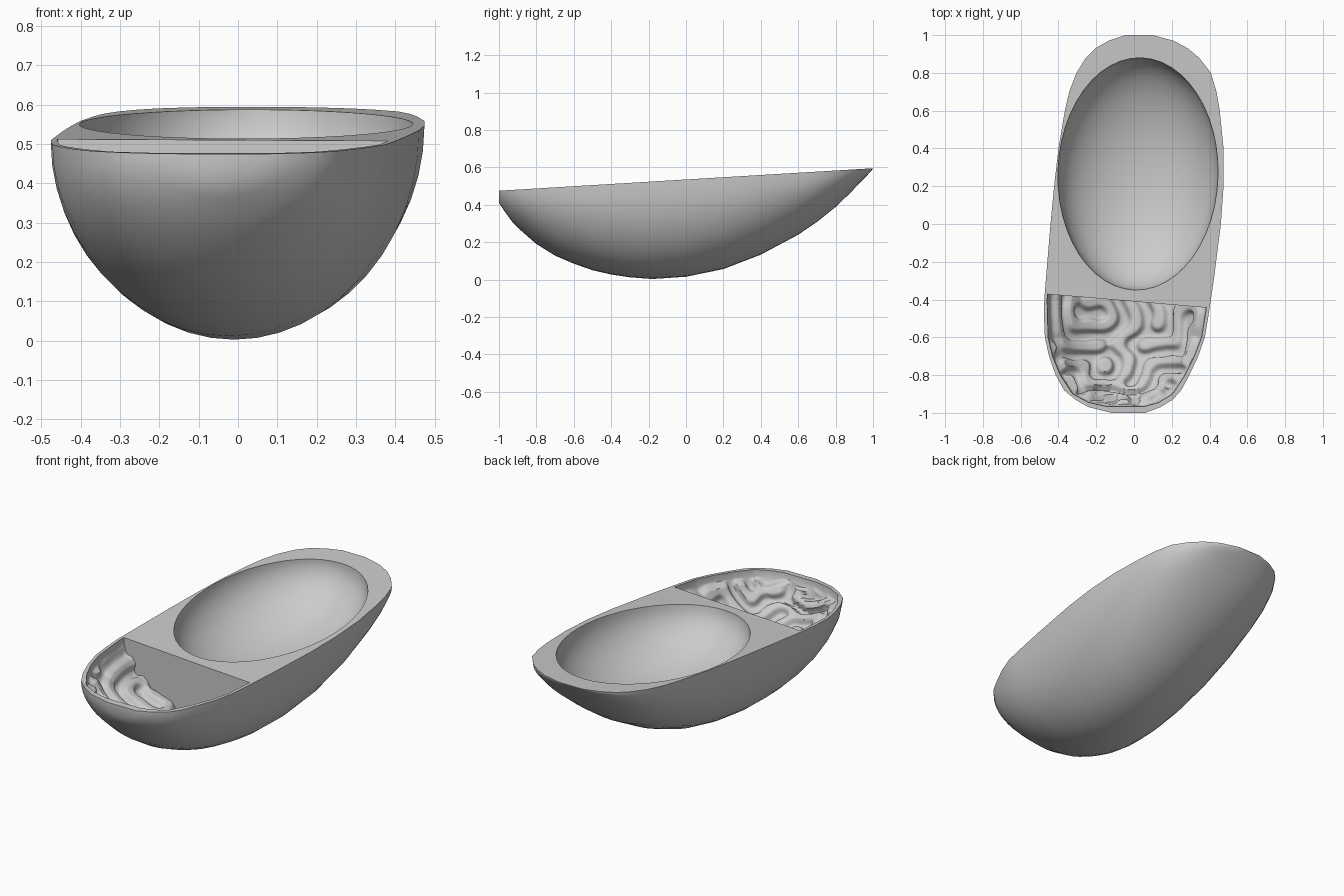
import bpy, bmesh, math, random

if "Cube" in bpy.data.objects:
    bpy.data.objects.remove(bpy.data.objects["Cube"])

random.seed(7)
stone = bpy.data.materials.new("stone_grey")
stone.use_nodes = True
grey = (0.6, 0.6, 0.6, 1)
stone.diffuse_color = grey
stone.node_tree.nodes["Principled BSDF"].inputs["Base Color"].default_value = grey


def rim(y):
    """Height of the sloping top plane."""
    return 0.535 + 0.06 * y


def loft(rows, segments, lift=0):
    """Half-ellipse sections along y; each row is (y, x min, x max, depth)."""
    bm = bmesh.new()
    rings = []
    for y, x_min, x_max, depth in rows:
        middle, half = (x_min + x_max) / 2, (x_max - x_min) / 2
        points = []
        for i in range(segments + 1):
            a = math.pi * i / segments
            points.append((middle - half * math.cos(a), y, rim(y) - depth * math.sin(a)))
        if lift:
            points.insert(0, (x_min, y, rim(y) + lift))
            points.append((x_max, y, rim(y) + lift))
        rings.append([bm.verts.new(p) for p in points])
    for a, b in zip(rings, rings[1:]):
        for i in range(len(a)):
            j = (i + 1) % len(a)
            bm.faces.new((a[i], a[j], b[j], b[i]))
    bm.faces.new(rings[0])
    bm.faces.new(rings[-1])
    bmesh.ops.recalc_face_normals(bm, faces=bm.faces)
    bm.normal_update()
    return bm


def make_object(name, bm):
    mesh = bpy.data.meshes.new(name)
    bm.to_mesh(mesh)
    bm.free()
    obj = bpy.data.objects.new(name, mesh)
    bpy.context.collection.objects.link(obj)
    mesh.materials.append(stone)
    return obj


def sample(rows, y):
    """Interpolate a row of a section table."""
    for a, b in zip(rows, rows[1:]):
        if y <= b[0]:
            t = (y - a[0]) / (b[0] - a[0])
            return [p + (q - p) * t for p, q in zip(a, b)]
    return list(rows[-1])


def blur(grid, r):
    """Soft wrap-around blur: two box passes along each direction."""
    for _ in range(4):
        smooth = []
        for row in grid:
            wide = row[-r:] + row + row[:r]
            smooth.append([sum(wide[i:i + 2 * r + 1]) / (2 * r + 1) for i in range(len(row))])
        grid = [list(column) for column in zip(*smooth)]
    return grid


def labyrinth(columns, lines):
    """Grow a winding ridge pattern from noise."""
    grid = [[random.uniform(-1, 1) for _ in range(columns)] for _ in range(lines)]
    for _ in range(30):
        near, far = blur(grid, 1), blur(grid, 3)
        grid = [[math.tanh(4 * (p - q)) for p, q in zip(a, b)] for a, b in zip(near, far)]
    return grid


def look_up(grid, u, v):
    """Bilinear sample of a wrapping grid."""
    i, j = math.floor(u), math.floor(v)
    s, t = u - i, v - j
    value = 0
    for di, a in ((0, 1 - s), (1, s)):
        for dj, b in ((0, 1 - t), (1, t)):
            value += a * b * grid[(j + dj) % len(grid)][(i + di) % len(grid[0])]
    return value


def arc(distance, radius):
    """Arc length over a round floor for a horizontal distance."""
    return radius * math.asin(max(-1, min(1, distance / radius)))


# Outer body: y, x min, x max, height of keel
outline = [
    (-1, -.12, .06, .41), (-.97, -.24, .14, .365), (-.93, -.31, .205, .31),
    (-.88, -.37, .25, .26), (-.8, -.415, .293, .19), (-.7, -.45, .34, .128),
    (-.6, -.472, .375, .085), (-.5, -.476, .392, .05), (-.4, -.475, .407, .027),
    (-.3, -.467, .422, .012), (-.18, -.457, .437, .003), (0, -.442, .46, .015),
    (.2, -.423, .474, .056), (.4, -.4, .474, .133), (.6, -.366, .454, .24),
    (.7, -.343, .437, .308), (.8, -.305, .407, .388), (.88, -.255, .345, .465),
    (.93, -.205, .285, .518), (.97, -.135, .21, .558), (1, -.045, .1, .592)]
body = make_object("body", loft([(y, a, b, rim(y) - z) for y, a, b, z in outline], 24))

# Oval basin cutter
bm = bmesh.new()
bmesh.ops.create_uvsphere(bm, u_segments=48, v_segments=32, radius=1)
basin = make_object("basin_cutter", bm)
basin.scale = (.424, .616, .3)
basin.location = (.021, .265, rim(.265))
basin.rotation_euler = (math.atan(.06), 0, math.radians(-1.5))

# Front pocket cutter
pocket_rows = [
    (-.965, -.15, .06, .05), (-.945, -.24, .13, .1), (-.9, -.325, .205, .16),
    (-.8, -.39, .27, .225), (-.7, -.432, .32, .265), (-.6, -.455, .358, .29),
    (-.4, -.46, .39, .31), (-.2, -.44, .4, .31)]
steps = 110
bm = loft([sample(pocket_rows, -.965 + .765 * i / steps) for i in range(steps + 1)], 140, .15)

# Rounded winding ridges over the pocket floor, below a smooth upper band
cell = .0135
pattern = blur(labyrinth(110, 100), 1)
for v in bm.verts:
    below = rim(v.co.y) - v.co.z
    u, w = arc(v.co.x + .04, .45), arc(v.co.y + .4, .58)
    field = look_up(pattern, u / cell, w / cell)
    ridge = .5 + .5 * math.tanh(2.5 * field + .3)
    fade = max(0, min(1, (below - .04) / .03))
    v.co -= v.normal * .036 * ridge * fade

# Flat slanted wall between pocket and basin
bmesh.ops.bisect_plane(bm, geom=bm.verts[:] + bm.edges[:] + bm.faces[:], dist=1e-6,
                       plane_co=(-.475, -.37, 0), plane_no=(.085, 1, 0), clear_outer=True)
bmesh.ops.holes_fill(bm, edges=[e for e in bm.edges if e.is_boundary], sides=0)
bmesh.ops.recalc_face_normals(bm, faces=bm.faces)
pocket = make_object("pocket_cutter", bm)

# Carve both hollows, then shade smoothly with crisp rims
bpy.ops.object.select_all(action="DESELECT")
bpy.context.view_layer.objects.active = body
body.select_set(True)
for cutter in (basin, pocket):
    cutter.hide_render = True
    mod = body.modifiers.new("carve", "BOOLEAN")
    mod.operation = "DIFFERENCE"
    mod.solver = "EXACT"
    mod.object = cutter
    bpy.ops.object.modifier_apply(modifier=mod.name)
    bpy.data.objects.remove(cutter)
bpy.ops.object.shade_smooth_by_angle(angle=math.radians(40))
